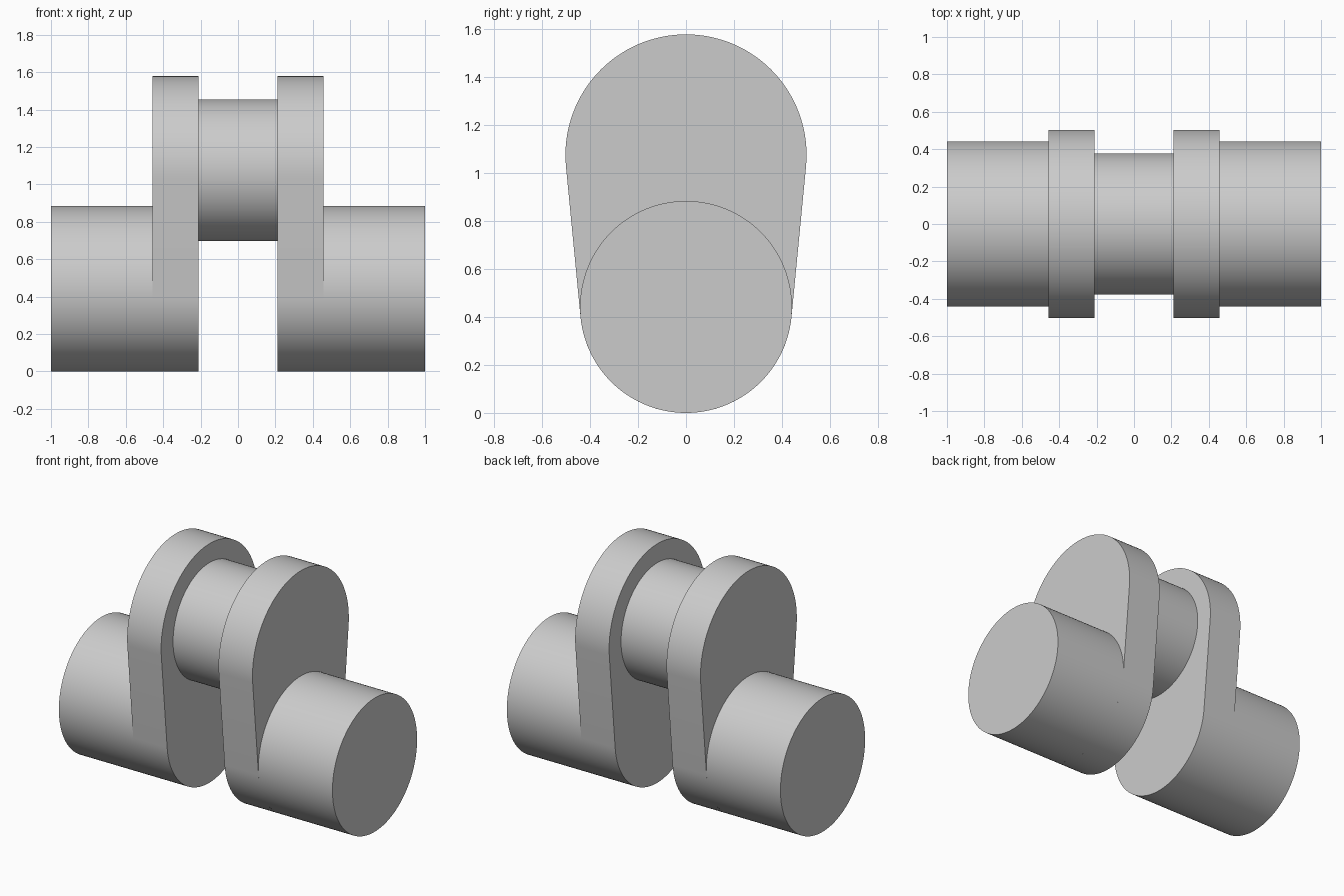
import bpy, bmesh
from math import pi, sin, cos, asin, radians

if "Cube" in bpy.data.objects:
    bpy.data.objects.remove(bpy.data.objects["Cube"])

MAIN_R, MAIN_Z = 0.442, 0.442     # main shaft journals
PIN_R, PIN_Z = 0.378, 1.076       # offset crank pin
WEB_R = 0.503                     # rounded top of the webs
X_PIN, X_WEB, X_END = 0.21, 0.458, 1.0


def arc(r, z, a0, a1, n):
    return [(r * cos(a0 + (a1 - a0) * i / n), z + r * sin(a0 + (a1 - a0) * i / n))
            for i in range(n + 1)]


def circle(r, z, n=128):
    return arc(r, z, 0, 2 * pi, n)[:-1]


def prism(name, outline, x0, x1, mirror=False):
    """Extrude a y-z outline along x, optionally mirrored across x = 0."""
    bm = bmesh.new()
    face = bm.faces.new([bm.verts.new((x0, y, z)) for y, z in outline])
    ext = bmesh.ops.extrude_face_region(bm, geom=[face], use_keep_orig=True)
    verts = [g for g in ext["geom"] if isinstance(g, bmesh.types.BMVert)]
    bmesh.ops.translate(bm, verts=verts, vec=(x1 - x0, 0, 0))
    bmesh.ops.recalc_face_normals(bm, faces=bm.faces[:])
    mesh = bpy.data.meshes.new(name)
    bm.to_mesh(mesh)
    bm.free()
    obj = bpy.data.objects.new(name, mesh)
    bpy.context.collection.objects.link(obj)
    bpy.ops.object.select_all(action='DESELECT')
    obj.select_set(True)
    bpy.context.view_layer.objects.active = obj
    bpy.ops.object.shade_smooth_by_angle(angle=radians(30))
    if mirror:
        obj.modifiers.new("Mirror", 'MIRROR').use_axis = (True, False, False)
    return obj


# Web outline: two circles joined by their common tangents
a = asin((WEB_R - MAIN_R) / (PIN_Z - MAIN_Z))
web = (arc(WEB_R, PIN_Z, -a, pi + a, 64)
       + arc(MAIN_R, MAIN_Z, pi + a, 2 * pi - a, 64))

prism("crank_pin", circle(PIN_R, PIN_Z), -X_PIN, X_PIN)
prism("crank_webs", web, X_PIN, X_WEB, mirror=True)
prism("main_journals", circle(MAIN_R, MAIN_Z), X_WEB, X_END, mirror=True)
